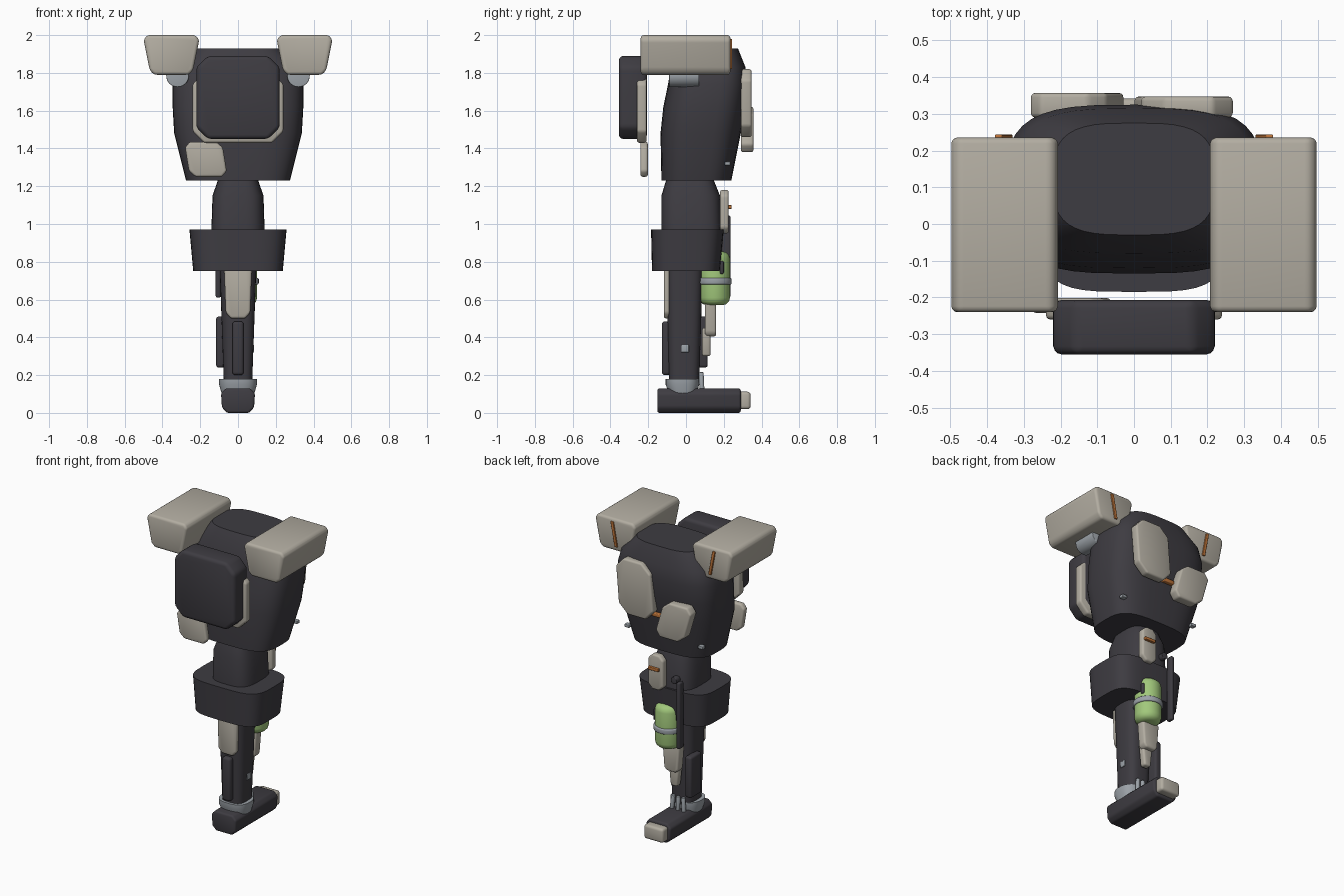
import bpy, bmesh, math
from mathutils import Matrix, Vector

cube = bpy.data.objects.get("Cube")
if cube:
    bpy.data.objects.remove(cube, do_unlink=True)


def material(name, *rgb):
    mat = bpy.data.materials.new(name)
    mat.use_nodes = True
    colour = (*rgb, 1)
    mat.diffuse_color = colour
    mat.node_tree.nodes["Principled BSDF"].inputs["Base Color"].default_value = colour
    return mat


DARK = material("charcoal", .048, .045, .054)
BEIGE = material("warm beige", .45, .42, .36)
GREY = material("steel grey", .33, .36, .39)
GREEN = material("soft green", .36, .58, .2)
ORANGE = material("burnt orange", .5, .17, .04)


def finish(name, bm, mat, bevel=0, mirror=False):
    """Round the edges, shade by angle and link; optionally add a mirrored twin."""
    bmesh.ops.recalc_face_normals(bm, faces=bm.faces)
    if bevel:
        edges = [e for e in bm.edges if e.calc_face_angle(0) > math.radians(20)]
        bmesh.ops.bevel(bm, geom=edges, offset=bevel, segments=3, profile=.5,
                        affect='EDGES', clamp_overlap=True)
    for side in ("left_", "right_") if mirror else ("",):
        if side == "right_":
            bmesh.ops.scale(bm, vec=(-1, 1, 1), verts=bm.verts)
            bmesh.ops.reverse_faces(bm, faces=bm.faces)
        mesh = bpy.data.meshes.new(side + name)
        bm.to_mesh(mesh)
        mesh.materials.append(mat)
        mesh.shade_smooth()
        mesh.set_sharp_from_angle(angle=math.radians(35))
        bpy.context.collection.objects.link(bpy.data.objects.new(side + name, mesh))
    bm.free()


def bridge(bm, rings):
    """Join consecutive vertex rings with quads and cap both ends."""
    for low, high in zip(rings, rings[1:]):
        for i in range(len(low)):
            bm.faces.new((low[i - 1], low[i], high[i], high[i - 1]))
    bm.faces.new(rings[0])
    bm.faces.new(rings[-1])


def panel(name, mat, x, y, z, cut=0, taper=1, lean=0, bevel=.012, mirror=False):
    """Slab between (min, max) bounds with cut corners; its width is scaled
    by taper at the bottom, and its top leans sideways against its bottom."""
    middle, half = sum(x) / 2, (x[1] - x[0]) / 2
    outline = []
    for right, top in ((0, 0), (1, 0), (1, 1), (0, 1)):
        inward, down = (-cut if right else cut), (-cut if top else cut)
        corner = [(x[right], z[top] + down), (x[right] + inward, z[top])]
        if right != top:
            corner.reverse()
        outline += corner if cut else corner[:1]
    bm = bmesh.new()
    rings = []
    for depth in y:
        ring = []
        for px, pz in outline:
            t = (pz - z[0]) / (z[1] - z[0])
            scale = taper + (1 - taper) * t
            px = middle + (px - middle) * scale + lean * (t - .5)
            ring.append(bm.verts.new((px, depth, pz)))
        rings.append(ring)
    bridge(bm, rings)
    finish(name, bm, mat, bevel, mirror)


def loft(name, mat, sections, power, steps=40):
    """Stack superellipse sections given as (z, half width, front y, back y)."""
    def swell(value):
        return math.copysign(abs(value) ** (2 / power), value)

    bm = bmesh.new()
    rings = []
    for z, half, front, back in sections:
        angles = [math.tau * i / steps for i in range(steps)]
        rings.append([bm.verts.new((half * swell(math.cos(a)),
                                    (front + back) / 2 + (back - front) / 2 * swell(math.sin(a)),
                                    z)) for a in angles])
    bridge(bm, rings)
    finish(name, bm, mat)


def rod(name, mat, start, end, radius, bevel=.004, mirror=False):
    """Round bar between two points with rounded rims."""
    start, end = Vector(start), Vector(end)
    along = end - start
    bm = bmesh.new()
    bmesh.ops.create_cone(bm, cap_ends=True, segments=32, radius1=radius,
                          radius2=radius, depth=along.length)
    turn = along.to_track_quat('Z', 'Y').to_matrix().to_4x4()
    bm.transform(Matrix.Translation((start + end) / 2) @ turn)
    finish(name, bm, mat, bevel, mirror)


# Torso, waist and hip block
loft("torso", DARK, [(1.23, .275, -.13, .24), (1.48, .338, -.135, .29), (1.62, .346, -.12, .315),
                     (1.74, .346, -.095, .325), (1.83, .32, -.08, .315),
                     (1.93, .22, -.03, .275)], power=3.3)
loft("waist", DARK, [(.93, .142, -.13, .19), (1.15, .135, -.13, .18),
                     (1.25, .1, -.1, .14)], power=3.2)
loft("hip_block", DARK, [(.75, .237, -.18, .18), (.97, .257, -.185, .2)], power=3.8)

# Shoulder pods with joints and stripes
panel("shoulder_pod", BEIGE, x=(.2, .505), y=(-.24, .235), z=(1.79, 2), cut=.025,
      taper=.72, bevel=.02, mirror=True)
rod("shoulder_joint", GREY, (.32, -.09, 1.785), (.32, .07, 1.785), radius=.06, mirror=True)
panel("shoulder_stripe", ORANGE, x=(.345, .365), y=(.23, .244), z=(1.82, 1.98),
      lean=.03, bevel=.004, mirror=True)

# Chest box with its backing frame and hanging flap
panel("chest_box", DARK, x=(-.22, .22), y=(-.355, -.207), z=(1.45, 1.89), cut=.06, bevel=.022)
panel("chest_frame", BEIGE, x=(-.24, .24), y=(-.26, -.208), z=(1.43, 1.8), cut=.06)
panel("chest_flap", BEIGE, x=(-.27, -.07), y=(-.242, -.202), z=(1.25, 1.435), cut=.03,
      lean=-.03)

# Back armour and small torso fittings
panel("large_back_plate", BEIGE, x=(.01, .26), y=(.29, .347), z=(1.46, 1.82), cut=.06, lean=.03)
panel("small_back_plate", BEIGE, x=(-.26, -.05), y=(.29, .357), z=(1.38, 1.62), cut=.04,
      lean=-.07)
panel("back_latch", ORANGE, x=(-.05, .03), y=(.28, .315), z=(1.48, 1.505), bevel=.005)
panel("torso_stud", GREY, x=(.25, .285), y=(.205, .235), z=(1.31, 1.33), bevel=.004, mirror=True)

# Waist back plate and support strut
panel("waist_plate", BEIGE, x=(.01, .12), y=(.18, .226), z=(.95, 1.18), cut=.03)
panel("waist_stripe", ORANGE, x=(.035, .11), y=(.22, .242), z=(1.08, 1.1), bevel=.004)
rod("strut_pivot", DARK, (-.06, .17, 1.04), (-.06, .215, 1.04), radius=.022)
panel("support_strut", DARK, x=(-.118, -.092), y=(.19, .235), z=(.61, 1.045), bevel=.009)

# Leg with knee plate, shin guards and stud
loft("leg", DARK, [(.16, .075, -.09, .07), (.8, .098, -.105, .09)], power=3.2)
panel("knee_plate", BEIGE, x=(-.075, .075), y=(-.117, -.085), z=(.5, .8), cut=.03, taper=.85)
panel("front_shin_guard", DARK, x=(-.03, .03), y=(-.128, -.08), z=(.2, .485), bevel=.016)
panel("side_shin_guard", DARK, x=(-.116, -.07), y=(0, .115), z=(.24, .51), bevel=.014)
panel("leg_stud", GREY, x=(.06, .086), y=(-.025, .015), z=(.32, .36), bevel=.004)

# Green canister behind the knee
rod("canister", GREEN, (.02, .152, .57), (.02, .152, .855), radius=.081, bevel=.04)
rod("canister_ring", GREY, (.02, .152, .68), (.02, .152, .715), radius=.09, bevel=.008)
panel("canister_slot", DARK, x=(.06, .1), y=(.178, .2), z=(.735, .805), bevel=.008)

# Calf plates
panel("upper_calf_plate", BEIGE, x=(-.065, .065), y=(.1, .16), z=(.405, .6), cut=.02, taper=.75)
panel("lower_calf_plate", BEIGE, x=(-.04, .04), y=(.085, .13), z=(.3, .45), taper=.6)

# Ankle, tendons and foot
loft("ankle", GREY, [(.08, .08, -.08, .05), (.15, .1, -.108, .07),
                     (.18, .1, -.108, .07)], power=2.6)
for place, x in (("left", .045), ("middle", 0), ("right", -.045)):
    rod(place + "_ankle_tendon", GREY, (x, .085, .11), (x * .8, .08, .215), radius=.013)
panel("foot", DARK, x=(-.092, .092), y=(-.152, .29), z=(0, .13), cut=.028, taper=.9)
panel("toe_cap", BEIGE, x=(-.07, .07), y=(.27, .342), z=(.02, .112), bevel=.016)
